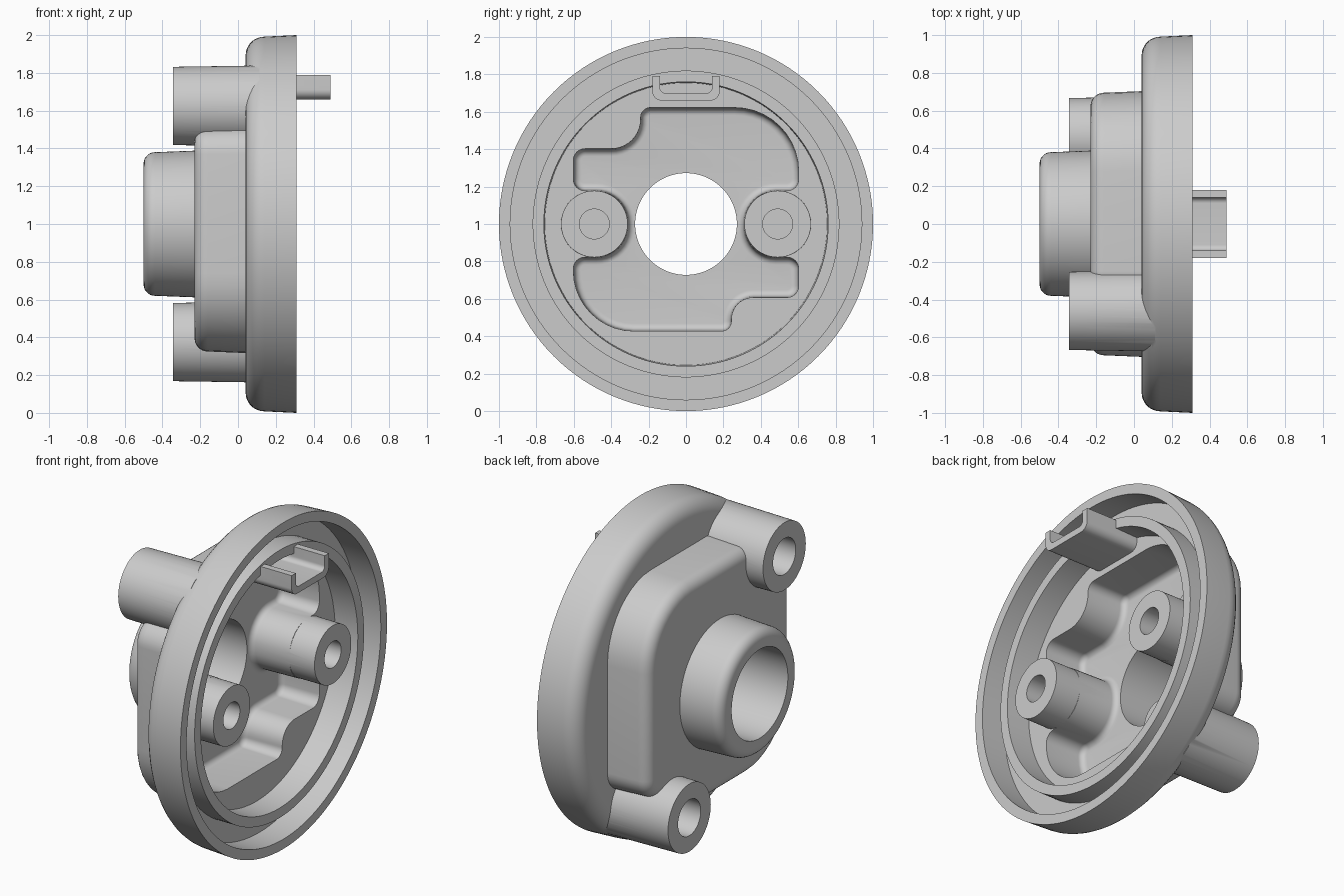
import bpy, bmesh
from math import cos, sin, tan, pi, radians
from mathutils import Vector

cube = bpy.data.objects.get("Cube")
if cube:
    bpy.data.objects.remove(cube, do_unlink=True)

grey = bpy.data.materials.new("cast_grey")
grey.use_nodes = True
grey.diffuse_color = (0.6, 0.6, 0.6, 1)
grey.node_tree.nodes["Principled BSDF"].inputs["Base Color"].default_value = (0.6, 0.6, 0.6, 1)

AXIS_Z = 1.0  # height of the main axis, which runs along x


def loft(name, sections):
    """Join equal-length yz loops [(x, points), ...] into a capped solid."""
    bm = bmesh.new()
    rings = [[bm.verts.new((x, p[0], p[1] + AXIS_Z)) for p in pts] for x, pts in sections]
    for a, b in zip(rings, rings[1:]):
        for i in range(len(a)):
            j = (i + 1) % len(a)
            bm.faces.new((a[i], a[j], b[j], b[i]))
    bm.faces.new(rings[0])
    bm.faces.new(rings[-1])
    bmesh.ops.recalc_face_normals(bm, faces=bm.faces)
    mesh = bpy.data.meshes.new(name)
    bm.to_mesh(mesh)
    bm.free()
    mesh.materials.append(grey)
    obj = bpy.data.objects.new(name, mesh)
    bpy.context.collection.objects.link(obj)
    return obj


def turned(name, profile, y=0, z=0, n=64):
    """Revolve (x, radius) points about an axis parallel to x."""
    unit = [(cos(2 * pi * i / n), sin(2 * pi * i / n)) for i in range(n)]
    return loft(name, [(x, [(y + r * c, z + r * s) for c, s in unit]) for x, r in profile])


def fillet(x, r, size, steps=7):
    """Quarter round from a side wall of radius r onto the end face at x."""
    return [(x + size * (1 - sin(t)), r - size * (1 - cos(t)))
            for t in (pi / 2 * i / steps for i in range(steps + 1))]


def rounded(corners, steps=10):
    """Polygon with corner radii -> list of points."""
    out = []
    for i, (y, z, r) in enumerate(corners):
        p = Vector((y, z))
        a = (Vector(corners[i - 1][:2]) - p).normalized()
        b = (Vector(corners[(i + 1) % len(corners)][:2]) - p).normalized()
        if r == 0:
            out.append(p)
            continue
        half = a.angle(b) / 2
        centre = p + (a + b).normalized() * (r / sin(half))
        start = p + a * (r / tan(half)) - centre
        end = p + b * (r / tan(half)) - centre
        sweep = pi - 2 * half
        for k in range(steps + 1):
            t = sweep * k / steps
            out.append(centre + (start * sin(sweep - t) + end * sin(t)) / sin(sweep))
    return out


def inset(pts, d):
    """Move a counter-clockwise outline inwards by d."""
    out = []
    for i, p in enumerate(pts):
        e = (p - pts[i - 1]).normalized()
        f = (pts[(i + 1) % len(pts)] - p).normalized()
        n = Vector((-e.y - f.y, e.x + f.x)).normalized()
        out.append(p + n * (d / max(0.5, n.dot(Vector((-e.y, e.x))))))
    return out


def prism(name, pts, profile):
    return loft(name, [(x, inset(pts, -r)) for x, r in profile])


def combine(target, tool, operation):
    mod = target.modifiers.new("combine", 'BOOLEAN')
    mod.operation, mod.object, mod.solver = operation, tool, 'EXACT'
    bpy.context.view_layer.objects.active = target
    bpy.ops.object.modifier_apply(modifier=mod.name)
    bpy.data.objects.remove(tool, do_unlink=True)


def pocket_half(top, step, arc):
    return [(.31, .18, .17), (.6, .18, .06), (.6, top, arc), (-.24, top, .05),
            (-.24, step, top - step - .06), (-.6, step, .06), (-.6, .18, .06), (-.31, .18, .17)]


def block_half(top, step, arc):
    return [(.7, top, arc), (-.34, top, .09), (-.34, step, .08), (-.7, step, .14)]


def both_halves(half, upper, lower):
    return rounded(half(*upper) + [(-y, -z, r) for y, z, r in half(*lower)])


# Round flange with rim, groove and inner lip
housing = turned("cover_housing",
                 [(.13, .755), (.28, .76), (.28, .82), (.15, .82), (.15, .94), (.31, .94), (.31, 1)]
                 + fillet(.04, .992, .1), n=128)

# Raised block behind the flange
block = both_halves(block_half, (.72, .51, .42), (.68, .5, .42))
combine(housing, prism("raised_block", block, [(.08, .005)] + fillet(-.23, -.005, .07)), 'UNION')

# Hollow pocket
pocket = both_halves(pocket_half, (.62, .4, .34), (.57, .39, .32))
combine(housing, prism("pocket_cutter", pocket, [(.2, .004)] + fillet(-.13, -.003, .035)), 'DIFFERENCE')

# Central hub
combine(housing, turned("hub", [(-.16, .391)] + fillet(-.5, .38, .06), n=96), 'UNION')

# Outer and inner screw bosses
for side in (1, -1):
    y, z = side * .46, side * -.625
    combine(housing, turned("outer_boss", [(.11, .214), (-.345, .207)], y, z), 'UNION')
    combine(housing, turned("outer_boss_hole", [(.02, .11), (-.5, .11)], y, z, 48), 'DIFFERENCE')
    combine(housing, turned("inner_boss", [(-.17, .181), (.3, .178)], side * .49, 0), 'UNION')
    combine(housing, turned("inner_boss_hole", [(-.05, .08), (.4, .08)], side * .49, 0, 48), 'DIFFERENCE')

# Shaft bore
combine(housing, turned("bore_cutter", [(-.7, .272), (.2, .272)], n=96), 'DIFFERENCE')

# U-shaped tab at the top of the lip
tab = rounded([(-.18, .79, 0), (-.18, .66, .05), (.18, .66, .05), (.18, .79, 0),
               (.14, .79, 0), (.14, .7, .03), (-.14, .7, .03), (-.14, .79, 0)])
combine(housing, loft("tab", [(.1, tab), (.49, tab)]), 'UNION')

# Smooth shading with crisp edges
bpy.ops.object.select_all(action='DESELECT')
housing.select_set(True)
bpy.context.view_layer.objects.active = housing
bpy.ops.object.shade_smooth_by_angle(angle=radians(30))
